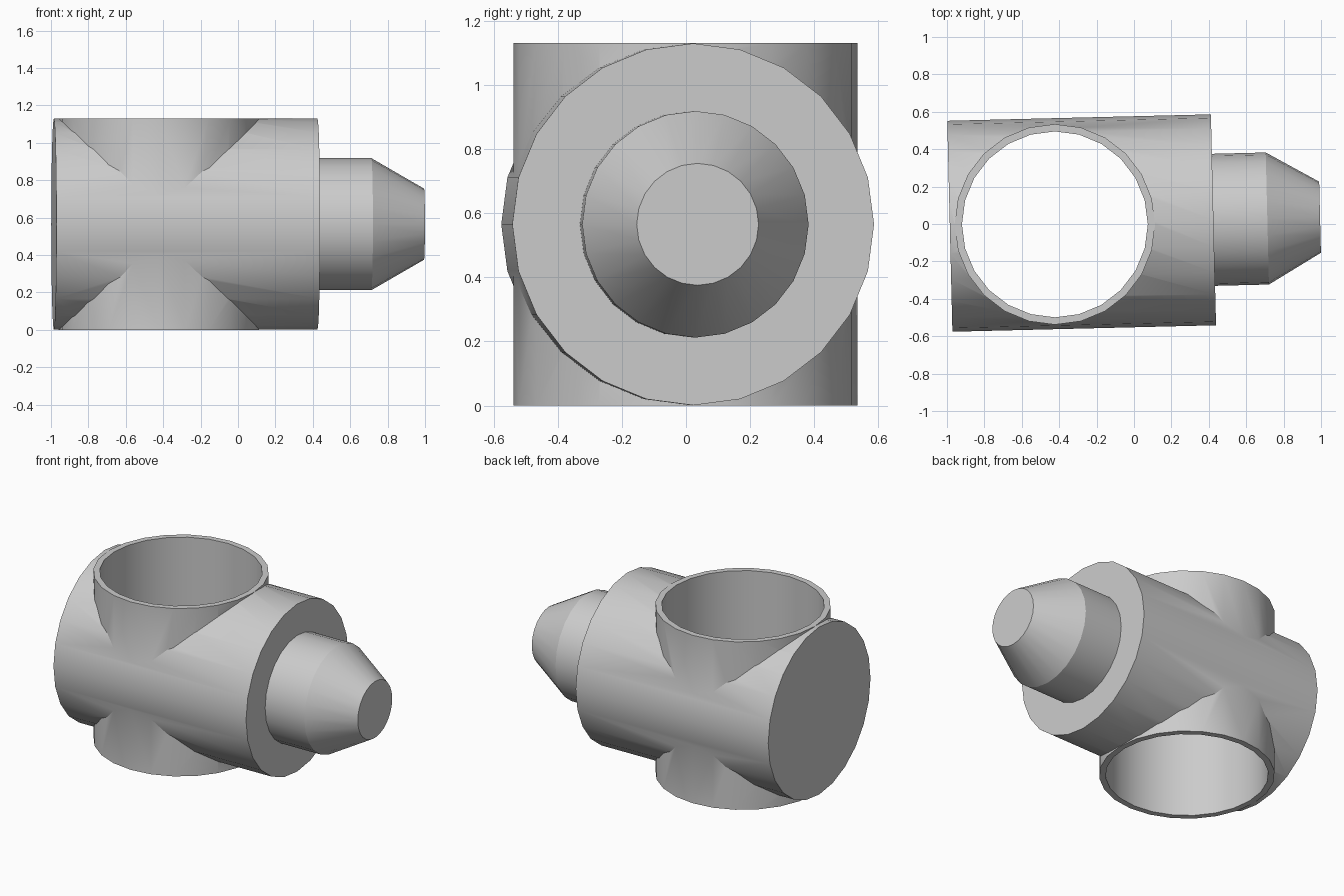
import bpy
import math
from mathutils import Matrix

cube = bpy.data.objects.get("Cube")
if cube:
    bpy.data.objects.remove(cube, do_unlink=True)

SEGMENTS = 24
MID_Z = 0.565
PIPE_X = -0.423
TILT = math.radians(1.4)

grey = bpy.data.materials.new("light_grey")
grey.use_nodes = True
colour = (0.6, 0.6, 0.6, 1)
grey.diffuse_color = colour
grey.node_tree.nodes["Principled BSDF"].inputs["Base Color"].default_value = colour


def lathe(name, profile, matrix):
    """Closed solid of revolution about z from (radius, height) rings."""
    verts, faces = [], []
    for radius, height in profile:
        for i in range(SEGMENTS):
            a = math.tau * i / SEGMENTS
            verts.append((radius * math.cos(a), radius * math.sin(a), height))
    for r in range(len(profile) - 1):
        for i in range(SEGMENTS):
            j = (i + 1) % SEGMENTS
            low, high = r * SEGMENTS, (r + 1) * SEGMENTS
            faces.append((low + i, low + j, high + j, high + i))
    faces.append(tuple(reversed(range(SEGMENTS))))
    faces.append(tuple(range(len(verts) - SEGMENTS, len(verts))))
    mesh = bpy.data.meshes.new(name)
    mesh.from_pydata(verts, [], faces)
    mesh.transform(matrix)
    mesh.materials.append(grey)
    obj = bpy.data.objects.new(name, mesh)
    bpy.context.collection.objects.link(obj)
    return obj


def combine(target, other, operation):
    """Apply a boolean and remove the second solid."""
    mod = target.modifiers.new(operation, "BOOLEAN")
    mod.operation = operation
    mod.solver = "EXACT"
    mod.object = other
    bpy.ops.object.select_all(action="DESELECT")
    bpy.context.view_layer.objects.active = target
    target.select_set(True)
    bpy.ops.object.modifier_apply(modifier=mod.name)
    bpy.data.objects.remove(other, do_unlink=True)


# Barrel with stepped, tapered nozzle, slightly turned about the vertical
lying = (Matrix.Translation((0, 0.012, MID_Z)) @ Matrix.Rotation(TILT, 4, "Z")
         @ Matrix.Rotation(math.pi / 2, 4, "Y"))
body = lathe("valve_body", [(0.564, -0.985), (0.564, 0.425), (0.353, 0.425),
                            (0.353, 0.713), (0.19, 0.995)], lying)

# Upright pipe crossing the barrel
upright = Matrix.Translation((PIPE_X, -0.002, MID_Z))
pipe = lathe("cross_pipe", [(0.536, -MID_Z), (0.536, MID_Z)], upright)
combine(body, pipe, "UNION")

# Open bore through pipe and barrel
bore = lathe("bore_cutter", [(0.497, -0.8), (0.497, 0.8)], upright)
bore.hide_render = True
combine(body, bore, "DIFFERENCE")

bpy.ops.object.shade_smooth_by_angle(angle=math.radians(25))
